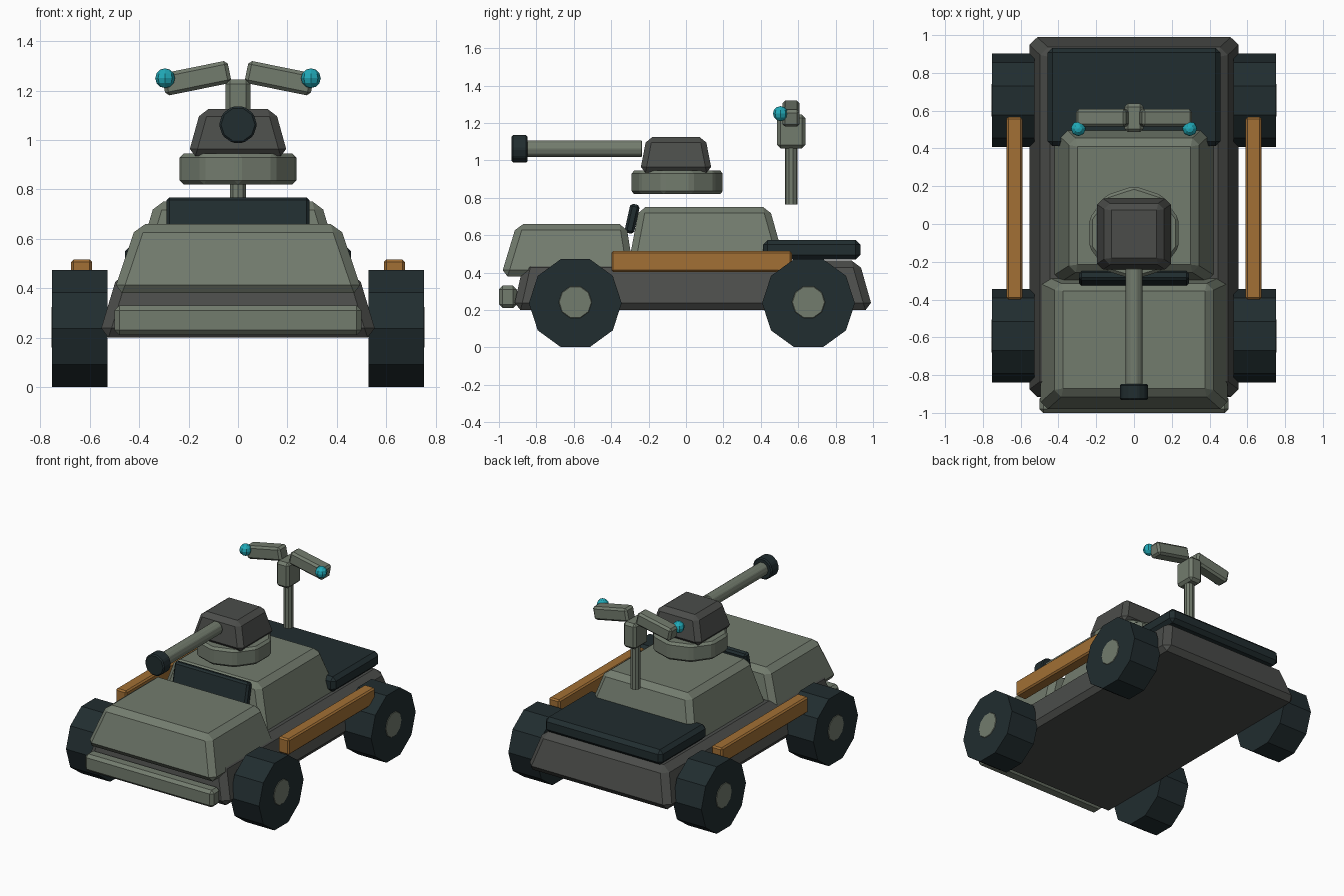
import bpy, bmesh
from math import sin, cos, pi
from mathutils import Matrix, Vector

cube = bpy.data.objects.get("Cube")
if cube:
    bpy.data.objects.remove(cube, do_unlink=True)


def material(name, rgb):
    m = bpy.data.materials.new(name)
    m.use_nodes = True
    m.diffuse_color = (*rgb, 1)
    for node in m.node_tree.nodes:
        if node.type == 'BSDF_PRINCIPLED':
            node.inputs["Base Color"].default_value = (*rgb, 1)
            node.inputs["Roughness"].default_value = 0.8
    return m


ARMOUR = material("grey green armour", (0.17, 0.2, 0.155))
HULL = material("dark grey hull", (0.07, 0.073, 0.068))
DARK = material("dark slate", (0.015, 0.026, 0.029))
WOOD = material("ochre wood", (0.36, 0.16, 0.035))
CYAN = material("cyan lens", (0.015, 0.4, 0.48))


def finish(name, bm, mat, bevel=0.0, matrix=None):
    """Chamfer, place and link a finished part."""
    bmesh.ops.recalc_face_normals(bm, faces=bm.faces)
    if bevel:
        bmesh.ops.bevel(bm, geom=bm.edges[:], offset=bevel, segments=1,
                        affect='EDGES', profile=0.5, clamp_overlap=True)
    if matrix:
        bm.transform(matrix)
    mesh = bpy.data.meshes.new(name)
    bm.to_mesh(mesh)
    bm.free()
    mesh.materials.append(mat)
    obj = bpy.data.objects.new(name, mesh)
    bpy.context.collection.objects.link(obj)
    return obj


def loft(bm, low, high):
    """Close two matching rings into a solid."""
    a = [bm.verts.new(p) for p in low]
    b = [bm.verts.new(p) for p in high]
    bm.faces.new(a[::-1])
    bm.faces.new(b)
    n = len(a)
    for i in range(n):
        bm.faces.new((a[i], a[(i + 1) % n], b[(i + 1) % n], b[i]))


def tapered(name, mat, base, top, z, bevel):
    """Tapered block; base and top are (half width, front y, back y)."""
    def ring(w, f, k, h):
        return [(-w, f, h), (w, f, h), (w, k, h), (-w, k, h)]
    bm = bmesh.new()
    loft(bm, ring(*base, z[0]), ring(*top, z[1]))
    return finish(name, bm, mat, bevel)


def block(name, mat, centre, size, bevel, axis='X', angle=0.0):
    bm = bmesh.new()
    bmesh.ops.create_cube(bm, size=1, matrix=Matrix.Diagonal((*size, 1)))
    place = Matrix.Translation(centre) @ Matrix.Rotation(angle, 4, axis)
    return finish(name, bm, mat, bevel, place)


def prism(name, mat, start, axis, length, radius, sides=10, bevel=0.0):
    """Prism along an axis from its start point, first corner towards +y (or +x)."""
    d = "XYZ".index(axis)
    u = Vector((1, 0, 0)) if axis == 'Y' else Vector((0, 1, 0))
    along = Vector([float(i == d) for i in range(3)])
    v = along.cross(u)
    ring = [Vector(start) + radius * (cos(t) * u + sin(t) * v)
            for t in (2 * pi * i / sides for i in range(sides))]
    bm = bmesh.new()
    loft(bm, ring, [p + along * length for p in ring])
    return finish(name, bm, mat, bevel)


# Body
tapered("hull", HULL, (0.565, -0.925, 1.0), (0.485, -0.865, 0.925), (0.2, 0.465), 0.04)
tapered("hood", ARMOUR, (0.505, -0.99, -0.275), (0.41, -0.905, -0.32), (0.38, 0.66), 0.035)
tapered("cabin", ARMOUR, (0.43, -0.31, 0.535), (0.335, -0.25, 0.445), (0.43, 0.752), 0.035)
block("front_bumper", ARMOUR, (0, -0.952, 0.27), (1.0, 0.096, 0.12), 0.02)
block("windshield", DARK, (0, -0.288, 0.688), (0.58, 0.052, 0.158), 0.013, 'X', -0.22)
block("rear_deck", DARK, (0, 0.672, 0.523), (0.915, 0.52, 0.105), 0.025)

# Running gear and side rails
for side, sx in (("left", 1), ("right", -1)):
    block(side + "_rail", WOOD, (sx * 0.633, 0.083, 0.46), (0.085, 0.965, 0.112), 0.01)
    for end, y in (("front", -0.592), ("rear", 0.655)):
        tag = side + "_" + end
        prism(tag + "_wheel", DARK, (sx * 0.64 - 0.112, y, 0.237), 'X', 0.224, 0.248)
        prism(tag + "_hub", ARMOUR, (sx * 0.655 - 0.1, y, 0.242), 'X', 0.2, 0.094, 10, 0.008)

# Turret
prism("turret_ring", ARMOUR, (0, -0.047, 0.82), 'Z', 0.125, 0.248, 10, 0.016)
tapered("turret_head", HULL, (0.203, -0.247, 0.14), (0.15, -0.21, 0.103), (0.935, 1.125), 0.03)
prism("gun_barrel", ARMOUR, (0, -0.87, 1.062), 'Y', 0.635, 0.047, 10, 0.004)
prism("gun_muzzle", DARK, (0, -0.932, 1.062), 'Y', 0.085, 0.077, 10, 0.008)

# Sensor mast with two drooping arms
prism("sensor_mast", ARMOUR, (0, 0.562, 0.765), 'Z', 0.32, 0.034)
block("sensor_head", ARMOUR, (0, 0.562, 1.155), (0.1, 0.152, 0.18), 0.018)
for side, sx in (("left", 1), ("right", -1)):
    block(side + "_sensor_arm", ARMOUR, (sx * 0.168, 0.562, 1.25),
          (0.272, 0.092, 0.092), 0.014, 'Y', sx * 0.2)
    bm = bmesh.new()
    bmesh.ops.create_uvsphere(bm, u_segments=8, v_segments=6, radius=0.04)
    finish(side + "_sensor_lens", bm, CYAN, 0,
           Matrix.Translation((sx * 0.295, 0.505, 1.25)))
